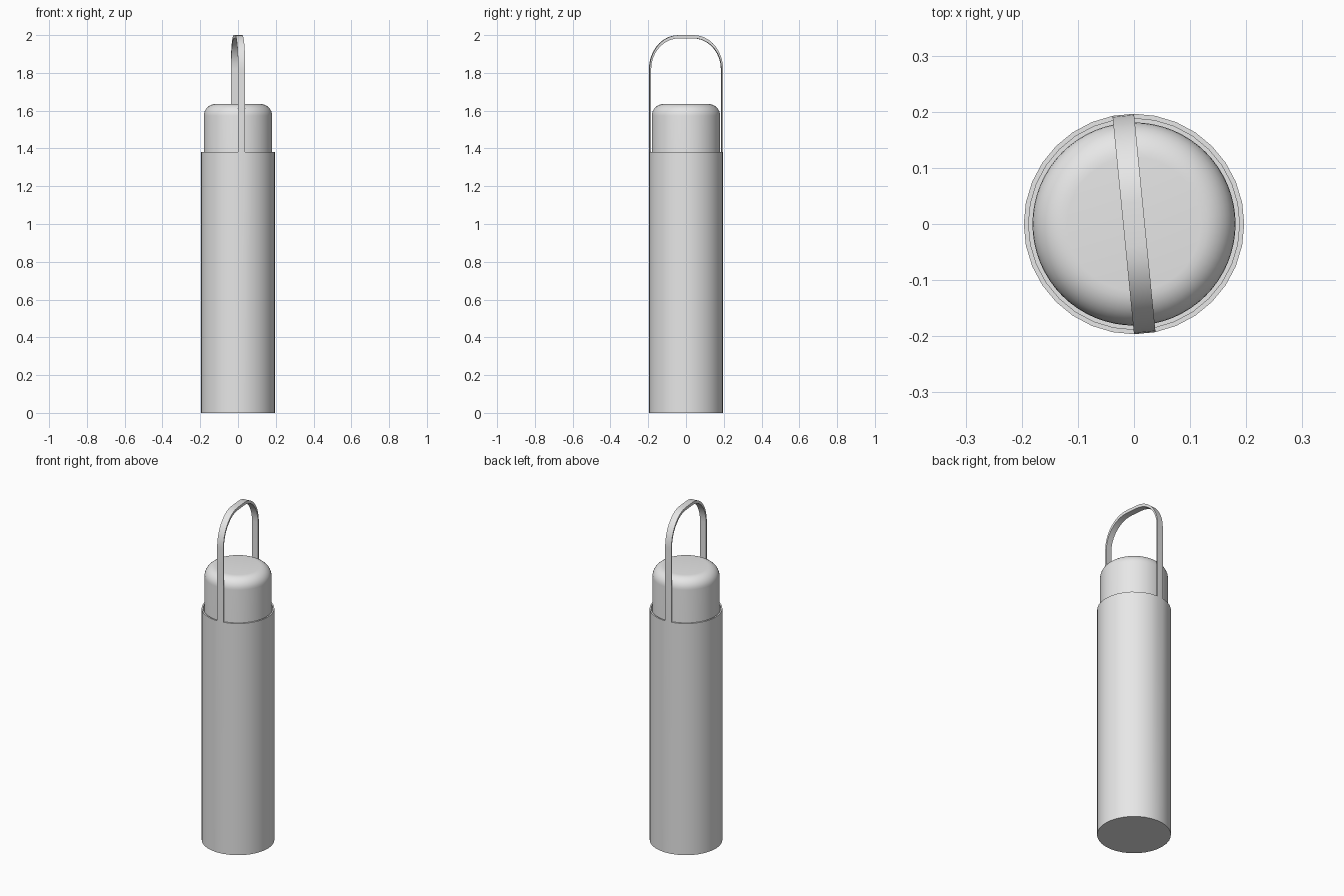
import bpy, bmesh, math
from mathutils import Vector

if "Cube" in bpy.data.objects:
    bpy.data.objects.remove(bpy.data.objects["Cube"])

N = 32                       # sides of the sleeve
R, RI = 0.1965, 0.188        # sleeve outer / inner radius
H, FLOOR = 1.38, 0.01        # sleeve height, inner floor

grey = bpy.data.materials.new("plain grey")
grey.diffuse_color = (0.8, 0.8, 0.8, 1)
grey.use_nodes = True
grey.node_tree.nodes["Principled BSDF"].inputs["Base Color"].default_value = grey.diffuse_color


def finish(bm, name):
    bmesh.ops.remove_doubles(bm, verts=bm.verts, dist=1e-5)
    bmesh.ops.recalc_face_normals(bm, faces=bm.faces)
    me = bpy.data.meshes.new(name)
    bm.to_mesh(me)
    bm.free()
    me.materials.append(grey)
    ob = bpy.data.objects.new(name, me)
    bpy.context.collection.objects.link(ob)
    bpy.ops.object.select_all(action='DESELECT')
    ob.select_set(True)
    bpy.context.view_layer.objects.active = ob
    bpy.ops.object.shade_smooth_by_angle(angle=math.radians(35))
    return ob


def pt(r, k, z, n=N):
    a = 2 * math.pi * k / n - math.pi / 2
    return Vector((r * math.cos(a), r * math.sin(a), z))


def lathe(bm, profile, n, skip=()):
    """Revolve (r, z) points; skip holds (profile step, side) quads to leave open."""
    rings = [[bm.verts.new(pt(r, k, z, n)) for k in range(n)] for r, z in profile]
    for i in range(len(rings) - 1):
        for k in range(n):
            if (i, k) not in skip:
                j = (k + 1) % n
                bm.faces.new((rings[i][k], rings[i][j], rings[i + 1][j], rings[i + 1][k]))
    bm.faces.new(rings[0])
    bm.faces.new(rings[-1])


# Sleeve: open tube with a floor, rim left open where the strap grows out
bm = bmesh.new()
lathe(bm, [(R, 0), (R, H), (RI, H), (RI, FLOOR)], N, skip={(1, 0), (1, N // 2)})

# Strap path: (position across -1..1, outer z, inner z)
FLAT, SPRING, STEPS = 0.2, 1.82, 9
half = [(-1, H, H)]
for s in range(STEPS + 1):
    a = math.pi / 2 * s / STEPS
    f = -FLAT - (1 - FLAT) * math.cos(a)
    half.append((f, SPRING + 0.18 * math.sin(a), SPRING + 0.163 * math.sin(a)))
path = half + [(-f, zo, zi) for f, zo, zi in reversed(half)]


# Strap: skewed band joining one sleeve side at the front to one at the back
def across(r, k0, k1, f, z):
    p = pt(r, k0, 0).lerp(pt(r, k1, 0), (1 + f) / 2)
    return bm.verts.new((p.x, p.y, z))


sections = []
for f, zo, zi in path:
    sections.append([across(R, 0, N // 2 + 1, f, zo), across(R, 1, N // 2, f, zo),
                     across(RI, 1, N // 2, f, zi), across(RI, 0, N // 2 + 1, f, zi)])
for a, b in zip(sections, sections[1:]):
    for i in range(4):
        j = (i + 1) % 4
        bm.faces.new((a[i], a[j], b[j], b[i]))
finish(bm, "sleeve_with_strap")

# Bottle: straight cylinder with a rounded shoulder
bm = bmesh.new()
BR, TOP, C = 0.181, 1.635, 0.062
profile = [(BR, FLOOR + 0.005)]
for s in range(9):
    a = math.pi / 2 * s / 8
    profile.append((BR - C + C * math.cos(a), TOP - C + C * math.sin(a)))
lathe(bm, profile, 64)
finish(bm, "bottle")
